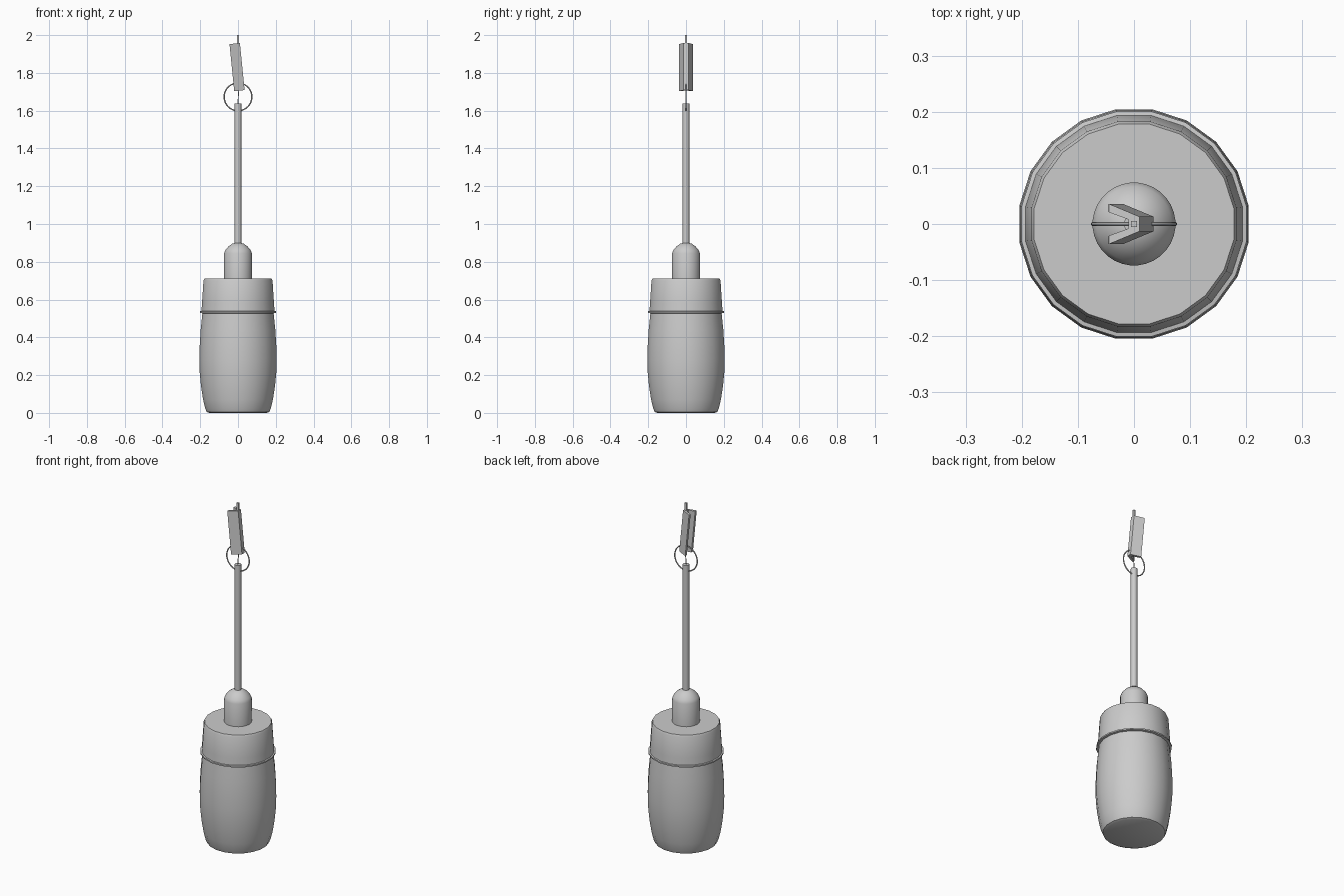
import bpy, bmesh, math
from mathutils import Matrix, Vector

if "Cube" in bpy.data.objects:
    bpy.data.objects.remove(bpy.data.objects["Cube"])


def make_object(name, bm, smooth=True):
    bmesh.ops.recalc_face_normals(bm, faces=bm.faces[:])
    mesh = bpy.data.meshes.new(name)
    bm.to_mesh(mesh)
    bm.free()
    ob = bpy.data.objects.new(name, mesh)
    bpy.context.collection.objects.link(ob)
    bpy.ops.object.select_all(action='DESELECT')
    ob.select_set(True)
    bpy.context.view_layer.objects.active = ob
    if smooth:
        bpy.ops.object.shade_smooth_by_angle(angle=math.radians(35))
    return ob


def lathe(name, profile, sides):
    """Revolve (radius, z) points about z, closing both ends with a flat face."""
    bm = bmesh.new()
    rings = []
    for r, z in profile:
        ring = []
        for i in range(sides):
            a = 2 * math.pi * (i + 0.5) / sides
            ring.append(bm.verts.new((r * math.cos(a), r * math.sin(a), z)))
        rings.append(ring)
    for low, high in zip(rings, rings[1:]):
        for i in range(sides):
            j = (i + 1) % sides
            bm.faces.new((low[i], low[j], high[j], high[i]))
    bm.faces.new(rings[0][::-1])
    bm.faces.new(rings[-1])
    return make_object(name, bm)


def rod(name, start, end, radius, sides):
    """Straight cylinder between two points."""
    a, b = Vector(start), Vector(end)
    rot = (b - a).to_track_quat('Z', 'Y').to_matrix().to_4x4()
    bm = bmesh.new()
    bmesh.ops.create_cone(bm, cap_ends=True, segments=sides, radius1=radius,
                          radius2=radius, depth=(b - a).length,
                          matrix=Matrix.Translation((a + b) / 2) @ rot
                          @ Matrix.Rotation(math.pi / sides, 4, 'Z'))
    return make_object(name, bm)


# Rounded lower shade
lathe("shade", [(0.155, 0.0), (0.168, 0.006), (0.176, 0.025), (0.187, 0.07),
                (0.198, 0.14), (0.205, 0.21), (0.207, 0.28), (0.205, 0.36),
                (0.200, 0.44), (0.190, 0.535)], 20)

# Raised rim between shade and cap
lathe("shade_rim", [(0.190, 0.527), (0.203, 0.530), (0.203, 0.538),
                    (0.190, 0.541)], 20)

# Tapered cap
lathe("cap", [(0.196, 0.535), (0.193, 0.58), (0.185, 0.70), (0.180, 0.711)], 20)

# Socket with domed top
lathe("socket", [(0.074, 0.705), (0.074, 0.845), (0.067, 0.862),
                 (0.050, 0.882), (0.030, 0.896), (0.015, 0.90)], 32)

# Hanging stem
rod("stem", (0, 0, 0.89), (0, 0, 1.637), 0.018, 12)

# Ring through the stem end
bpy.ops.mesh.primitive_torus_add(major_segments=40, minor_segments=8,
                                 major_radius=0.0735, minor_radius=0.0035,
                                 location=(0, 0, 1.673),
                                 rotation=(math.pi / 2, 0, 0))
bpy.context.object.name = "ring"
bpy.ops.object.shade_smooth_by_angle(angle=math.radians(35))

# Tilted channel clip: half section mirrored in y, swept along a slanted axis
half = [(0.010, 0.013), (-0.045, 0.036), (-0.045, 0.021), (-0.010, 0.008)]
section = half + [(x, -y) for x, y in reversed(half)]
bm = bmesh.new()
top = [bm.verts.new((x, y, 1.957 + 0.1 * x)) for x, y in section]
bottom = [bm.verts.new((x + 0.025, y, 1.708 + 0.1 * x)) for x, y in section]
n = len(section)
for i in range(n):
    j = (i + 1) % n
    bm.faces.new((top[i], top[j], bottom[j], bottom[i]))
for loop in (top, bottom):
    bm.faces.new((loop[0], loop[1], loop[2], loop[3]))
    bm.faces.new((loop[4], loop[5], loop[6], loop[7]))
    bm.faces.new((loop[0], loop[3], loop[4], loop[7]))
make_object("clip", bm, smooth=False)

# Suspension wire and thin link down to the stem
rod("suspension_wire", (0, 0, 1.73), (0, 0, 2.0), 0.008, 4)
rod("thin_link", (-0.002, 0, 1.62), (0.006, 0, 1.74), 0.0025, 6)
